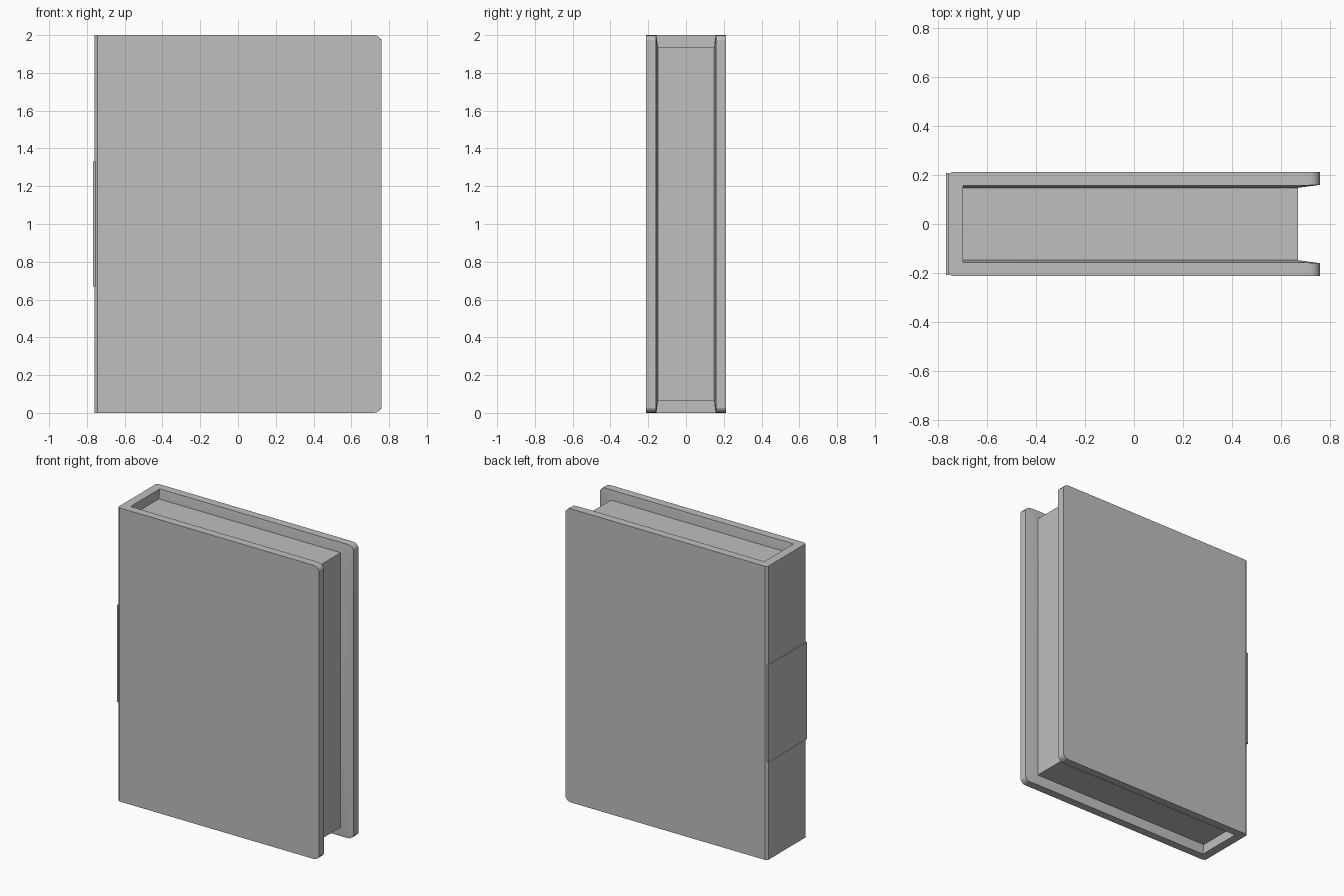
import bpy
import bmesh
import math

default_cube = bpy.data.objects.get("Cube")
if default_cube:
    bpy.data.objects.remove(default_cube, do_unlink=True)

grey = bpy.data.materials.new("grey")
grey.use_nodes = True
COLOUR = (0.52, 0.52, 0.52, 1)
grey.diffuse_color = COLOUR
grey.node_tree.nodes["Principled BSDF"].inputs["Base Color"].default_value = COLOUR

HEIGHT = 2.0
FORE_EDGE = 0.76      # outer edge of the covers
PAGE_EDGE = 0.67      # outer edge of the paper
SPINE_INNER = -0.70
PAGE_INSET = 0.065    # paper sits below the cover ends


def finish(name, bm):
    """Turn a bmesh into a grey, sharp-edged smooth object."""
    bmesh.ops.recalc_face_normals(bm, faces=bm.faces)
    mesh = bpy.data.meshes.new(name)
    bm.to_mesh(mesh)
    bm.free()
    mesh.materials.append(grey)
    obj = bpy.data.objects.new(name, mesh)
    bpy.context.collection.objects.link(obj)
    bpy.ops.object.select_all(action="DESELECT")
    obj.select_set(True)
    bpy.context.view_layer.objects.active = obj
    bpy.ops.object.shade_smooth_by_angle(angle=math.radians(25))
    return obj


def box(name, low, high):
    bm = bmesh.new()
    bmesh.ops.create_cube(bm, size=1)
    for v in bm.verts:
        for i in range(3):
            v.co[i] = low[i] if v.co[i] < 0 else high[i]
    return finish(name, bm)


def cover_profile(gap):
    """U-shaped section; gap is the inner half width beside the paper."""
    half = [(-0.76, 0.2), (-0.745, 0.212), (PAGE_EDGE, 0.212),
            (FORE_EDGE, 0.212), (FORE_EDGE, 0.16), (PAGE_EDGE, gap),
            (SPINE_INNER, gap)]
    return half + [(x, -y) for x, y in reversed(half)]


# Cover: lofted U section whose inner faces swell towards the paper
bm = bmesh.new()
levels = [(0, 0.157), (PAGE_INSET, 0.148), (HEIGHT - PAGE_INSET, 0.148), (HEIGHT, 0.157)]
rings = [[bm.verts.new((x, y, z)) for x, y in cover_profile(gap)] for z, gap in levels]
count = len(rings[0])
for lower, upper in zip(rings, rings[1:]):
    for i in range(count):
        j = (i + 1) % count
        bm.faces.new((lower[i], lower[j], upper[j], upper[i]))
for ring in (rings[0], rings[-1]):
    half = count // 2
    for i in range(half - 1):
        # Matching outer and inner points close each arm of the section
        if i in (2, 1):
            a, b = ring[i:i + 2], ([ring[4], ring[5]] if i == 2 else [ring[5], ring[6]])
            m = [ring[count - 1 - ring.index(v)] for v in a + b]
            bm.faces.new(a + b)
            bm.faces.new(m)
    # Spine end
    bm.faces.new((ring[0], ring[1], ring[6], ring[7], ring[count - 2], ring[count - 1]))
# Rounded outer corners
corners = [e for e in bm.edges
           if all(v.co.x > FORE_EDGE - 0.001 for v in e.verts)
           and abs(e.verts[0].co.z - e.verts[1].co.z) < 0.001]
bmesh.ops.bevel(bm, geom=corners, offset=0.04, segments=4, profile=0.5, affect="EDGES")
finish("cover", bm)

# Paper block
box("pages", (SPINE_INNER - 0.005, -0.148, PAGE_INSET), (PAGE_EDGE, 0.148, HEIGHT - PAGE_INSET))

# Raised label wrapping the middle of the spine
box("spine_label", (-0.768, -0.208, 0.67), (-0.755, 0.208, 1.33))
